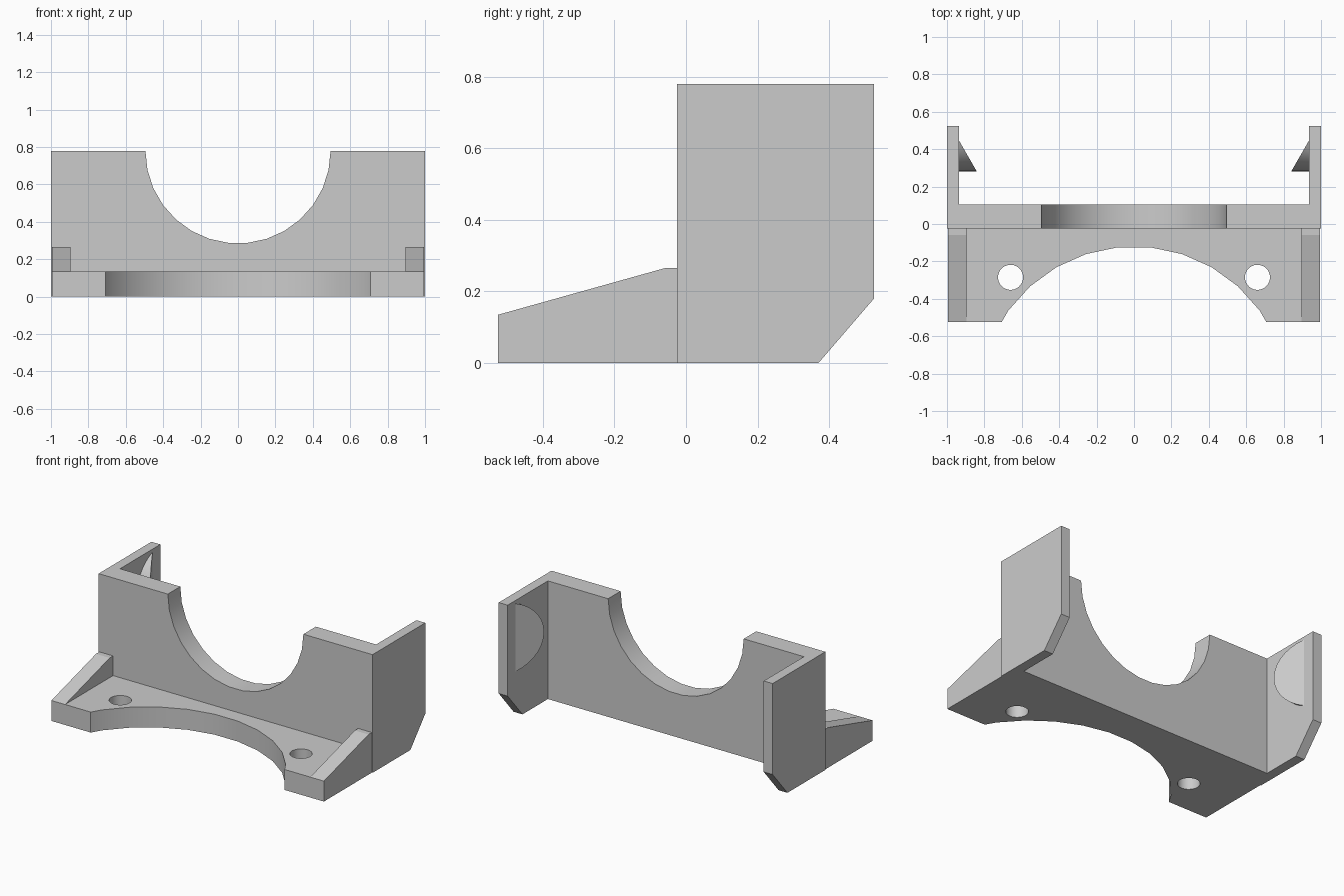
import bpy, bmesh
from math import sin, cos, radians
from mathutils import Vector

cube = bpy.data.objects.get("Cube")
if cube:
    bpy.data.objects.remove(cube, do_unlink=True)

grey = bpy.data.materials.new("light_grey_plastic")
grey.use_nodes = True
colour = (0.6, 0.6, 0.6, 1)
grey.diffuse_color = colour
grey.node_tree.nodes["Principled BSDF"].inputs["Base Color"].default_value = colour

# Places profile coordinates (u, v) and depth w for each extrusion axis
AXES = {
    "X": lambda u, v, w: (w, u, v),
    "Y": lambda u, v, w: (u, w, v),
    "Z": lambda u, v, w: (u, v, w),
}


def add_mesh(name, verts, faces):
    bm = bmesh.new()
    vs = [bm.verts.new(v) for v in verts]
    for f in faces:
        bm.faces.new([vs[i] for i in f])
    bmesh.ops.remove_doubles(bm, verts=bm.verts, dist=1e-5)
    bmesh.ops.recalc_face_normals(bm, faces=bm.faces)
    mesh = bpy.data.meshes.new(name)
    bm.to_mesh(mesh)
    bm.free()
    mesh.materials.append(grey)
    obj = bpy.data.objects.new(name, mesh)
    bpy.context.collection.objects.link(obj)
    return obj


def prism(name, profile, axis, start, end):
    """Extrude a profile; each end is a depth or a function of the profile point."""
    n = len(profile)
    verts = []
    for depth in (start, end):
        for u, v in profile:
            w = depth(u, v) if callable(depth) else depth
            verts.append(AXES[axis](u, v, w))
    faces = [range(n), range(n, 2 * n)]
    faces += [(i, (i + 1) % n, n + (i + 1) % n, n + i) for i in range(n)]
    return add_mesh(name, verts, faces)


def arc(u, v, r, first, last, steps):
    angles = [radians(first + (last - first) * i / steps) for i in range(steps + 1)]
    return [(u + r * cos(a), v + r * sin(a)) for a in angles]


def circle(u, v, r, steps=30):
    return arc(u, v, r, 0, 360, steps)[:-1]


def cut(obj, cutter):
    cutter.hide_render = True
    mod = obj.modifiers.new("cut", "BOOLEAN")
    mod.operation = "DIFFERENCE"
    mod.solver = "EXACT"
    mod.object = cutter
    bpy.context.view_layer.objects.active = obj
    bpy.ops.object.modifier_apply(modifier=mod.name)
    bpy.data.objects.remove(cutter, do_unlink=True)


def smooth(obj):
    bpy.ops.object.select_all(action="DESELECT")
    obj.select_set(True)
    bpy.context.view_layer.objects.active = obj
    bpy.ops.object.shade_smooth_by_angle(angle=radians(30))


FRONT, WALL, INNER, BACK = -0.525, -0.025, 0.105, 0.525
HEIGHT, ARM = 0.78, 0.935

# Upright wall with its two side arms, one U-shaped block
half = [(1, WALL), (1, BACK), (ARM, BACK), (ARM, INNER)]
outline = half + [(-x, y) for x, y in reversed(half)]
wall = prism("wall_and_arms", outline, "Z", 0, HEIGHT)
cut(wall, prism("saddle_cutter", circle(0, HEIGHT, 0.495), "Y", -0.2, 0.3))
corner = [(0.37, 0), (BACK, 0.18), (0.7, 0.18 + 0.175 * 0.18 / 0.155),
          (0.7, -0.1), (0.37 - 0.1 * 0.155 / 0.18, -0.1)]
cut(wall, prism("arm_corner_cutter", corner, "X", -1.2, 1.2))
smooth(wall)

# Flat base plate with curved front recess and two screw holes
SIDE, THICK = 0.995, 0.135
plate_outline = [(-SIDE, FRONT), (-SIDE, WALL), (SIDE, WALL), (SIDE, FRONT)]
plate = prism("base_plate", plate_outline, "Z", 0, THICK)
cut(plate, prism("recess_cutter", circle(0, -0.95, 0.83), "Z", -0.1, 0.3))
for s in (-1, 1):
    cut(plate, prism("hole_cutter", circle(s * 0.66, -0.285, 0.067), "Z", -0.1, 0.3))
smooth(plate)

# Sloping gussets and wedge-shaped round clips, mirrored left and right
gusset = [(FRONT, THICK), (-0.06, 0.265), (WALL, 0.265), (WALL, THICK)]
CY, CZ, R = 0.515, 0.535, 0.235
clip_end, clip_tip, clip_rise = 0.445, CY - R, 0.095
spread = 72.66  # half angle where the slope meets the arm
clip = arc(CY, CZ, R, 180 - spread, 180 + spread, 14)
for s, side in ((1, "left"), (-1, "right")):
    prism(side + "_gusset", gusset, "X", s * 0.895, s * SIDE)

    def slope(y, z, s=s):
        rise = clip_rise * max(0, clip_end - y) / (clip_end - clip_tip)
        return s * (ARM - rise)

    smooth(prism(side + "_clip", clip, "X", s * (ARM + 0.003), slope))
